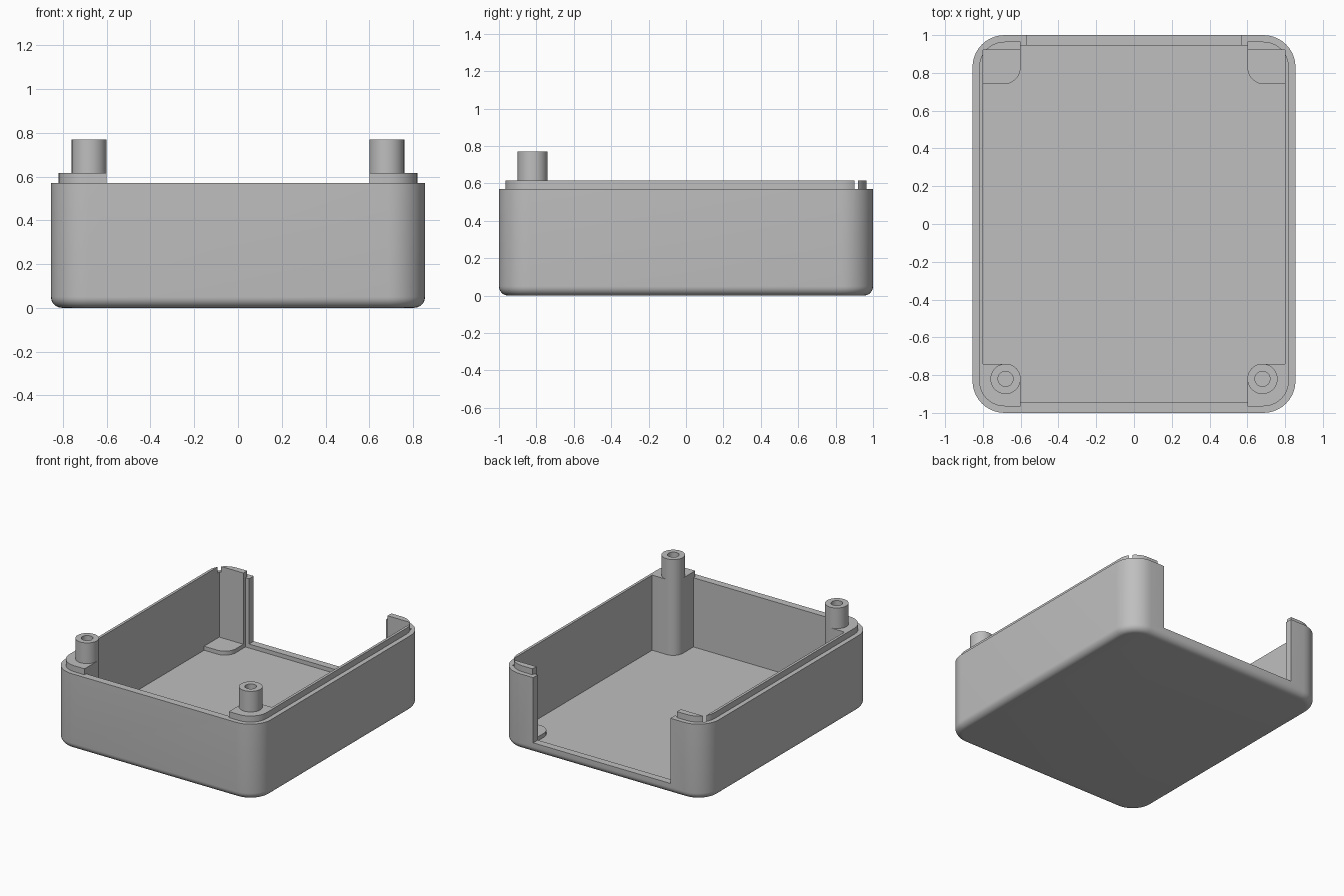
import bpy, bmesh
from math import cos, sin, pi, radians

cube = bpy.data.objects.get("Cube")
if cube:
    bpy.data.objects.remove(cube, do_unlink=True)

HALF_X, HALF_Y, RADIUS = 0.855, 1.0, 0.17
WALL_TOP, LIP_TOP, POST_TOP = 0.57, 0.615, 0.77
FLOOR, SILL, FILLET = 0.05, 0.08, 0.05
POST_X, POST_Y, POST_R = 0.68, -0.82, 0.08

grey = bpy.data.materials.new("light grey plastic")
grey.use_nodes = True
colour = (0.52, 0.52, 0.52, 1)
grey.diffuse_color = colour
grey.node_tree.nodes["Principled BSDF"].inputs["Base Color"].default_value = colour


def arc(cx, cy, r, start, end, steps=10):
    angles = [radians(start + (end - start) * i / steps) for i in range(steps + 1)]
    return [(cx + r * cos(a), cy + r * sin(a)) for a in angles]


def rounded_rect(inset):
    r = RADIUS - inset
    x, y = HALF_X - RADIUS, HALF_Y - RADIUS
    return (arc(x, y, r, 0, 90) + arc(-x, y, r, 90, 180)
            + arc(-x, -y, r, 180, 270) + arc(x, -y, r, 270, 360))


def loft(name, layers):
    """Closed solid through matching outlines, given as (outline, height)."""
    bm = bmesh.new()
    rings = [[bm.verts.new((x, y, z)) for x, y in pts] for pts, z in layers]
    for low, high in zip(rings, rings[1:]):
        for i in range(len(low)):
            j = (i + 1) % len(low)
            bm.faces.new((low[i], low[j], high[j], high[i]))
    bm.faces.new(rings[0][::-1])
    bm.faces.new(rings[-1])
    bmesh.ops.recalc_face_normals(bm, faces=bm.faces)
    mesh = bpy.data.meshes.new(name)
    bm.to_mesh(mesh)
    bm.free()
    mesh.materials.append(grey)
    obj = bpy.data.objects.new(name, mesh)
    bpy.context.collection.objects.link(obj)
    return obj


def prism(name, pts, z0, z1):
    return loft(name, [(pts, z0), (pts, z1)])


def box(name, x0, x1, y0, y1, z0, z1):
    return prism(name, [(x0, y0), (x1, y0), (x1, y1), (x0, y1)], z0, z1)


def cut(obj, cutters):
    for c in cutters:
        c.hide_render = True
        mod = obj.modifiers.new("cut", "BOOLEAN")
        mod.operation, mod.solver, mod.object = "DIFFERENCE", "EXACT", c
    graph = bpy.context.evaluated_depsgraph_get()
    mesh = bpy.data.meshes.new_from_object(obj.evaluated_get(graph))
    obj.modifiers.clear()
    obj.data = mesh


# Tray body: rounded bottom edge, straight walls and a stepped lip
layers = []
for i in range(9):
    a = pi / 2 * i / 8
    layers.append((rounded_rect(FILLET * (1 - sin(a))), FILLET * (1 - cos(a))))
layers += [(rounded_rect(0), WALL_TOP), (rounded_rect(0.035), WALL_TOP),
           (rounded_rect(0.035), LIP_TOP)]
body = loft("tray_body", layers)

# Cavity outline leaves solid front corner blocks and thicker rear corners
half = [(0.6, -0.945)] + arc(POST_X, POST_Y, POST_R, 180, 90)
half += [(0.8, POST_Y + POST_R), (0.8, 0.92), (0.6, 0.92), (0.6, 0.945)]
outline = half + [(-x, y) for x, y in reversed(half)]
cutters = [
    prism("cavity_cutter", outline, FLOOR, 1),
    box("lip_cutter", -0.6, 0.6, -1.1, 1.1, WALL_TOP, 1),
    box("opening_cutter", -0.57, 0.57, 0.93, 1.1, SILL, 1),
]
holes = []
for side in (-1, 1):
    x0, x1 = sorted((side * 0.7, side * 0.9))
    cutters.append(box("slit_cutter", x0, x1, 0.9, 0.92, WALL_TOP, 1))
    ring = arc(side * POST_X, POST_Y, 0.04, 0, 360, 32)[:-1]
    holes.append(prism("hole_cutter", ring, 0.3, 1))
cut(body, cutters + holes)

# Hollow screw posts on the front blocks, low pads in the rear corners
parts = [body]
for side, label, hole in ((-1, "right", holes[0]), (1, "left", holes[1])):
    ring = arc(side * POST_X, POST_Y, POST_R, 0, 360, 40)[:-1]
    post = prism("screw_post_" + label, ring, LIP_TOP, POST_TOP)
    cut(post, [hole])
    pad_pts = arc(0.69, 0.83, 0.09, 180, 270) + [(0.8, 0.74), (0.8, 0.92), (0.6, 0.92)]
    pad = prism("corner_pad_" + label, [(side * x, y) for x, y in pad_pts], FLOOR, SILL)
    parts += [post, pad]

for c in cutters + holes:
    bpy.data.objects.remove(c, do_unlink=True)

# Smooth the rounded surfaces and keep the crisp edges
bpy.ops.object.select_all(action="DESELECT")
for part in parts:
    part.select_set(True)
bpy.context.view_layer.objects.active = body
bpy.ops.object.shade_smooth_by_angle(angle=radians(30))
